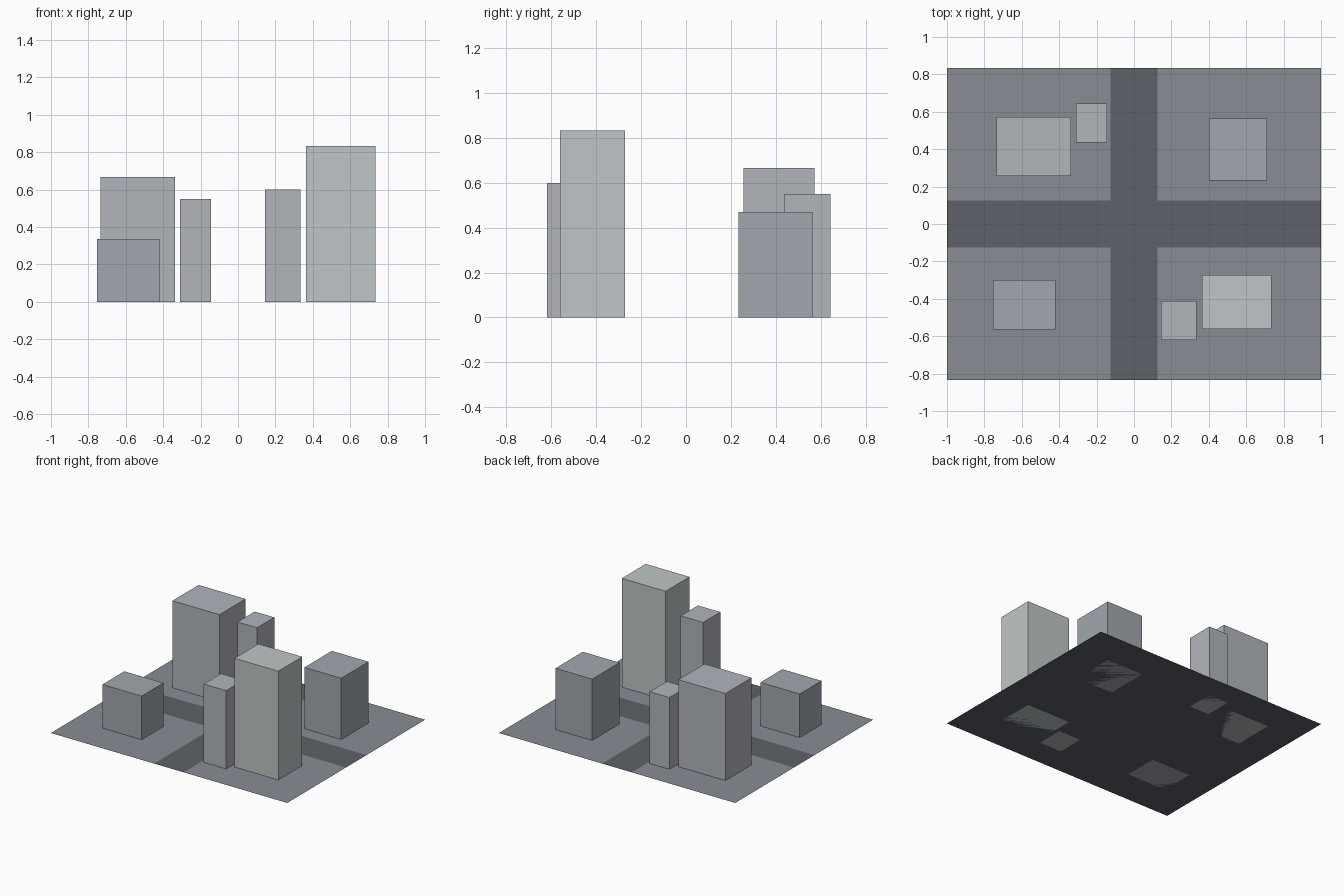
import bpy, bmesh

if "Cube" in bpy.data.objects:
    bpy.data.objects.remove(bpy.data.objects["Cube"])


def material(name, rgb):
    m = bpy.data.materials.new(name)
    m.diffuse_color = (*rgb, 1)
    m.use_nodes = True
    m.node_tree.nodes["Principled BSDF"].inputs["Base Color"].default_value = m.diffuse_color
    return m


def add(name, bm, mat):
    mesh = bpy.data.meshes.new(name)
    bm.to_mesh(mesh)
    bm.free()
    mesh.materials.append(mat)
    bpy.context.collection.objects.link(bpy.data.objects.new(name, mesh))


def plane(name, x0, x1, y0, y1, z, mat):
    bm = bmesh.new()
    bm.faces.new([bm.verts.new(p) for p in
                  ((x0, y0, z), (x1, y0, z), (x1, y1, z), (x0, y1, z))])
    add(name, bm, mat)


def box(name, x0, x1, y0, y1, h, mat):
    bm = bmesh.new()
    bmesh.ops.create_cube(bm, size=1)
    bmesh.ops.scale(bm, vec=(x1 - x0, y1 - y0, h), verts=bm.verts)
    bmesh.ops.translate(bm, vec=((x0 + x1) / 2, (y0 + y1) / 2, h / 2), verts=bm.verts)
    add(name, bm, mat)


asphalt = material("asphalt", (0.11, 0.12, 0.14))
paving = material("paving", (0.25, 0.27, 0.30))
blue_grey = material("blue_grey", (0.36, 0.39, 0.43))
mid_grey = material("mid_grey", (0.44, 0.46, 0.50))
pale_grey = material("pale_grey", (0.52, 0.56, 0.57))

# Crossroads: asphalt sheet with four city blocks laid on it
X, Y, ROAD = 1.0, 0.833, 0.125
plane("road", -X, X, -Y, Y, 0, asphalt)
for side, xa, xb in (("left", -X, -ROAD), ("right", ROAD, X)):
    for end, ya, yb in (("front", -Y, -ROAD), ("back", ROAD, Y)):
        plane(f"block_{end}_{side}", xa, xb, ya, yb, 0.001, paving)

# Buildings: x range, y range, height
box("back_left_tower", -0.735, -0.337, 0.257, 0.573, 0.667, mid_grey)
box("back_left_annex", -0.310, -0.144, 0.436, 0.644, 0.55, mid_grey)
box("back_right_building", 0.400, 0.711, 0.233, 0.563, 0.47, blue_grey)
box("front_left_building", -0.753, -0.421, -0.564, -0.300, 0.335, blue_grey)
box("front_right_annex", 0.144, 0.333, -0.620, -0.412, 0.60, mid_grey)
box("front_right_tower", 0.363, 0.734, -0.561, -0.272, 0.833, pale_grey)
